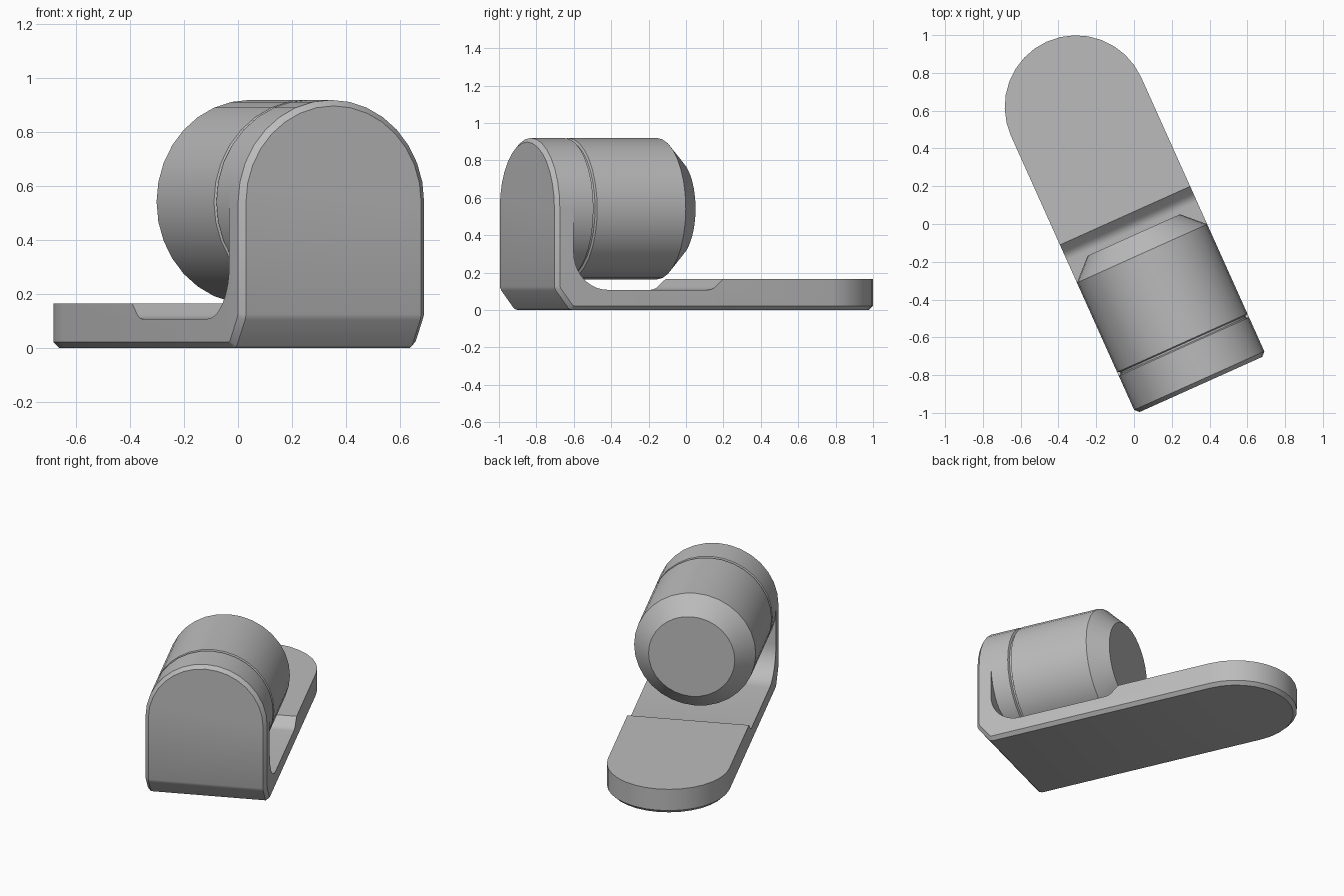
import bpy, bmesh
from math import sin, cos, pi, radians
from mathutils import Matrix, Vector

cube = bpy.data.objects.get("Cube")
if cube:
    bpy.data.objects.remove(cube, do_unlink=True)

R = 0.378            # half width and cylinder radius
CU, CZ = -0.025, 0.542   # cylinder axis: sideways offset, height
FRONT, WALL = -0.92, -0.817
END = 0.692          # centre of the rounded plate end
SEGS = 32
TURN = Matrix.Rotation(radians(24.2), 4, 'Z')

grey = bpy.data.materials.new("grey metal")
grey.use_nodes = True
grey.diffuse_color = (0.5, 0.5, 0.5, 1)
grey.node_tree.nodes["Principled BSDF"].inputs["Base Color"].default_value = (0.5, 0.5, 0.5, 1)


def add_object(name, bm):
    bmesh.ops.recalc_face_normals(bm, faces=bm.faces[:])
    mesh = bpy.data.meshes.new(name)
    bm.to_mesh(mesh)
    bm.free()
    obj = bpy.data.objects.new(name, mesh)
    bpy.context.collection.objects.link(obj)
    return obj


def prism(name, points, place, lo, hi):
    """Extrude a 2D outline between lo and hi; place(a, b, t) gives 3D."""
    bm = bmesh.new()
    face = bm.faces.new([bm.verts.new(place(a, b, lo)) for a, b in points])
    new = bmesh.ops.extrude_face_region(bm, geom=[face])["geom"]
    shift = Vector(place(0, 0, hi)) - Vector(place(0, 0, lo))
    bmesh.ops.translate(bm, vec=shift, verts=[v for v in new if isinstance(v, bmesh.types.BMVert)])
    return add_object(name, bm)


def arc(ca, cb, r, start, stop, n):
    return [(ca + r * cos(start + (stop - start) * i / n),
             cb + r * sin(start + (stop - start) * i / n)) for i in range(n + 1)]


def finish(obj):
    obj.data.materials.clear()
    obj.data.materials.append(grey)
    obj.data.transform(TURN)
    bpy.ops.object.select_all(action='DESELECT')
    obj.select_set(True)
    bpy.context.view_layer.objects.active = obj
    bpy.ops.object.shade_smooth_by_angle(angle=radians(30))


# Bracket side profile: upright wall, fillet, recess, step and raised pad
profile = [(FRONT, 1.2), (FRONT, 0.125), (FRONT + 0.008, 0.105),
           (WALL - 0.02, 0.008), (WALL, 0), (1.3, 0), (1.3, 0.165), (0.06, 0.165)]
profile += arc(-0.03, 0.178, 0.07, -pi / 4, -pi / 2, 4)
profile += arc(WALL + 0.2, 0.308, 0.2, -pi / 2, -pi, 10)
profile += [(WALL, 1.2)]
bracket = prism("bracket", profile, lambda a, b, t: (t, a, b), -0.6, 0.6)

# Cutters: rounded plan outline and arched front outline
plan = [(CU - R, -1.5), (CU + R, -1.5)] + arc(CU, END, R, 0, pi, SEGS // 2)
arch = [(CU - 0.7, 0.35), (CU - 0.7, -0.5), (CU + 0.7, -0.5), (CU + 0.7, 0.35)]
arch += arc(CU, CZ, R, 0, pi, SEGS // 2)
cutters = [prism("plan_cutter", plan, lambda a, b, t: (a, b, t), -1, 2),
           prism("arch_cutter", arch, lambda a, b, t: (a, t, b), -2, 2)]
for cutter in cutters:
    cutter.hide_render = True
    mod = bracket.modifiers.new(cutter.name, 'BOOLEAN')
    mod.operation, mod.solver, mod.object = 'INTERSECT', 'EXACT', cutter
bm = bmesh.new()
bm.from_object(bracket, bpy.context.evaluated_depsgraph_get())
bracket.modifiers.clear()
for cutter in cutters:
    bpy.data.objects.remove(cutter, do_unlink=True)

# Chamfer the rim around the front and underside
bmesh.ops.remove_doubles(bm, verts=bm.verts[:], dist=0.0002)
bmesh.ops.dissolve_limit(bm, angle_limit=radians(0.5), verts=bm.verts[:], edges=bm.edges[:])
bm.normal_update()


def is_outer(face):
    return face.normal.z < -0.05 or face.normal.y < -0.85


rim = [e for e in bm.edges if len(e.link_faces) == 2
       and is_outer(e.link_faces[0]) != is_outer(e.link_faces[1])]
bmesh.ops.bevel(bm, geom=rim, offset=0.022, offset_type='OFFSET', segments=1,
                affect='EDGES', profile=0.5, clamp_overlap=False)
bm.to_mesh(bracket.data)
bm.free()
finish(bracket)

# Barrel: collar, narrow groove, body and tapered end
stations = [(WALL, R), (-0.701, R), (-0.695, R - 0.014), (-0.685, R - 0.014),
            (-0.679, R), (-0.16, R), (-0.053, R - 0.11)]
bm = bmesh.new()
rings = [[bm.verts.new((a, y, b)) for a, b in arc(CU, CZ, r, 0, 2 * pi, SEGS)[:-1]]
         for y, r in stations]
for low, high in zip(rings, rings[1:]):
    for i in range(SEGS):
        j = (i + 1) % SEGS
        bm.faces.new((low[i], low[j], high[j], high[i]))
bm.faces.new(rings[0])
bm.faces.new(rings[-1])
finish(add_object("barrel", bm))
